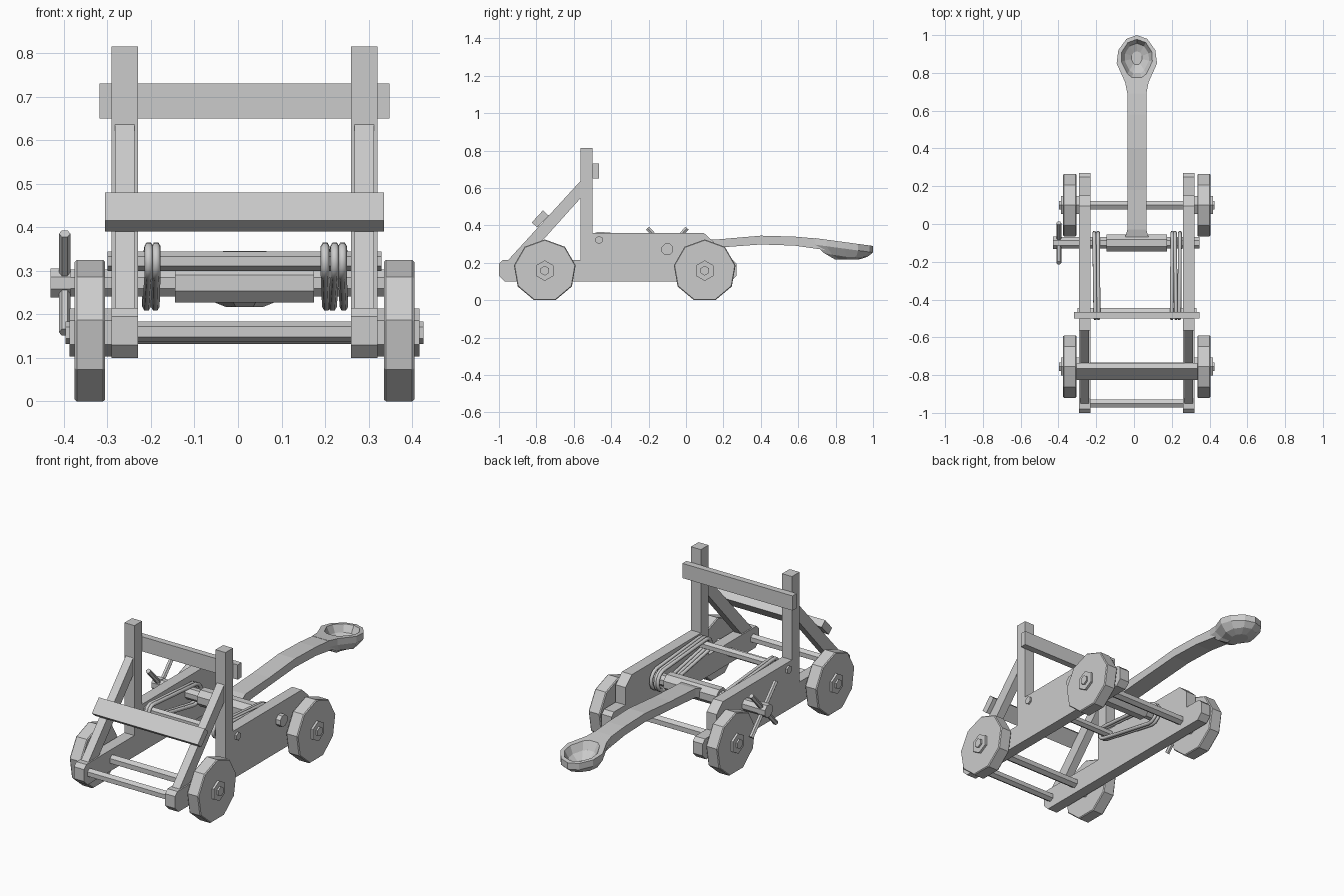
import bpy, bmesh
from math import sin, cos, pi, atan2, hypot, radians
from mathutils import Vector

if "Cube" in bpy.data.objects:
    bpy.data.objects.remove(bpy.data.objects["Cube"])

CX = 0.015  # centre plane of the frame


def make(name, bm):
    bmesh.ops.recalc_face_normals(bm, faces=bm.faces)
    me = bpy.data.meshes.new(name)
    bm.to_mesh(me)
    bm.free()
    ob = bpy.data.objects.new(name, me)
    bpy.context.collection.objects.link(ob)
    return ob


def loft(name, rings):
    """Skin a list of equal-length closed rings and cap both ends."""
    bm = bmesh.new()
    vs = [[bm.verts.new(p) for p in r] for r in rings]
    n = len(vs[0])
    for a, b in zip(vs, vs[1:]):
        for i in range(n):
            j = (i + 1) % n
            bm.faces.new((a[i], a[j], b[j], b[i]))
    bm.faces.new(vs[0])
    bm.faces.new(vs[-1])
    return make(name, bm)


def prism(name, prof, x0, x1):
    """Extrude a (y, z) profile along x."""
    return loft(name, [[(x, y, z) for y, z in prof] for x in (x0, x1)])


def ngon(y, z, r, n, start=90):
    return [(y + r * cos(radians(start) + 2 * pi * i / n),
             z + r * sin(radians(start) + 2 * pi * i / n)) for i in range(n)]


def rect(y0, y1, z0, z1):
    return [(y0, z0), (y1, z0), (y1, z1), (y0, z1)]


# Side frames: rail, upper plate, post and diagonal brace
rail = [(-1, .13), (-.97, .10), (.24, .10), (.27, .13), (.27, .195), (.25, .215),
        (-.98, .215), (-1, .195)]
plate = [(-.50, .215), (.15, .215), (.15, .31), (.095, .36), (-.50, .36)]
brace = [(-.955, .21), (-.865, .21), (-.56, .55), (-.56, .642)]
for side, s in (("left", -1), ("right", 1)):
    c = CX + s * .275
    prism(side + "_rail", rail, c - .03, c + .03)
    prism(side + "_side_plate", plate, c - .03, c + .03)
    prism(side + "_post", rect(-.565, -.50, .215, .815), c - .03, c + .03)
    prism(side + "_brace", brace, c - .0225, c + .0225)

# Cross members
prism("stop_bar", rect(-.50, -.465, .65, .73), CX - .333, CX + .333)
prism("front_board", [(-.825, .415), (-.765, .48), (-.735, .453), (-.795, .39)],
      CX - .32, CX + .32)
prism("front_rod", ngon(-.95, .16, .024, 6), CX - .26, CX + .26)
prism("rope_rod", ngon(-.465, .322, .022, 6), CX - .315, CX + .315)

# Axles, nine-sided wheels and hex nuts
for end, y in (("front", -.755), ("rear", .10)):
    prism(end + "_axle", ngon(y, .158, .026, 6), CX - .411, CX + .411)
    for side, s in (("left", -1), ("right", 1)):
        tag = f"{end}_{side}_"
        rings = [(.320, .163), (.325, .1675), (.385, .1675), (.390, .163)]
        loft(tag + "wheel", [[(CX + s * d, py, pz) for py, pz in ngon(y, .1575, r, 9)]
                             for d, r in rings])
        prism(tag + "nut", ngon(y, .158, .055, 6), CX + s * .385, CX + s * .402)
        prism(tag + "collar", ngon(y, .158, .055, 6), CX + s * .305, CX + s * .322)

# Winch shaft with crossed hand pegs
WY, WZ = -.10, .272
prism("winch_shaft", ngon(WY, WZ, .033, 8, 22.5), -.41, .347)
prism("winch_hub", ngon(WY, WZ, .036, 8, 22.5), -.43, -.385)
for k, ang in enumerate((47, 133)):
    d = Vector((0, cos(radians(ang)), sin(radians(ang))))
    u, v = Vector((1, 0, 0)), d.cross(Vector((1, 0, 0)))
    o = Vector((-.398, WY, WZ))
    loft(f"winch_peg_{k + 1}",
         [[o + d * t + u * .013 * cos(pi * i / 3) + v * .013 * sin(pi * i / 3)
           for i in range(6)] for t in (-.155, .155)])

# Rope loops running round the rope rod and the winch shaft
FY, FZ, FR, WR = -.465, .322, .035, .055
tilt = atan2(WZ - FZ, WY - FY)


def rope(name, xf, xw):
    path = []
    for i in range(7):
        a = tilt + pi / 2 + pi * i / 6
        path.append((xf, FY + FR * cos(a), FZ + FR * sin(a)))
    for i in range(7):
        a = tilt - pi / 2 + pi * i / 6
        path.append((xw, WY + WR * cos(a), WZ + WR * sin(a)))
    cu = bpy.data.curves.new(name, 'CURVE')
    cu.dimensions = '3D'
    cu.bevel_depth = .010
    cu.bevel_resolution = 1
    sp = cu.splines.new('POLY')
    sp.points.add(len(path) - 1)
    for p, q in zip(sp.points, path):
        p.co = (*q, 1)
    sp.use_cyclic_u = True
    ob = bpy.data.objects.new(name, cu)
    bpy.context.collection.objects.link(ob)
    bpy.ops.object.select_all(action='DESELECT')
    ob.select_set(True)
    bpy.context.view_layer.objects.active = ob
    bpy.ops.object.convert(target='MESH')


for k, (xf, xw) in enumerate([(-.205, -.210), (-.188, -.190),
                              (.200, .203), (.222, .217), (.240, .243)]):
    rope(f"rope_loop_{k + 1}", xf, xw)

# Throwing arm: sleeve on the shaft and a gently arched beam
prism("arm_sleeve", ngon(WY, WZ, .049, 8, 22.5), CX - .16, CX + .16)
arm = [(-.07, .255, .305, .062), (-.03, .265, .315, .05), (.18, .282, .326, .05),
       (.40, .298, .345, .05), (.58, .292, .340, .05), (.72, .272, .328, .05),
       (.775, .262, .318, .05)]
loft("throwing_arm", [[(CX - w, y, lo), (CX + w, y, lo), (CX + w, y, hi), (CX - w, y, hi)]
                      for y, lo, hi, w in arm])

# Spoon: outer shell, rim and hollow bowl skinned from one outline
def ring(half, f):
    pts = half + [(-x, y) for x, y in reversed(half) if x > 0]
    return [(CX + x, y, f(y)) for x, y in pts]


def shrink(half, k, cy):
    return [(x * k, cy + (y - cy) * k) for x, y in half]


def rim(y):
    return .332 - (y - .69) * .135


outer = [(0, 1.0), (.055, .98), (.098, .92), (.107, .85), (.062, .75), (.05, .69)]
inner = [(0, .978), (.048, .96), (.08, .91), (.082, .86), (.05, .795), (.025, .775)]
loft("spoon", [
    ring(shrink(outer, .40, .87), lambda y: .217),
    ring(shrink(outer, .75, .88), lambda y: .232 + max(0, .84 - y) * .2),
    ring(outer, lambda y: rim(y) - .035),
    ring(outer, rim),
    ring(inner, rim),
    ring(shrink(inner, .78, .88), lambda y: rim(y) - .04),
    ring(shrink(inner, .35, .88), lambda y: .240)])
